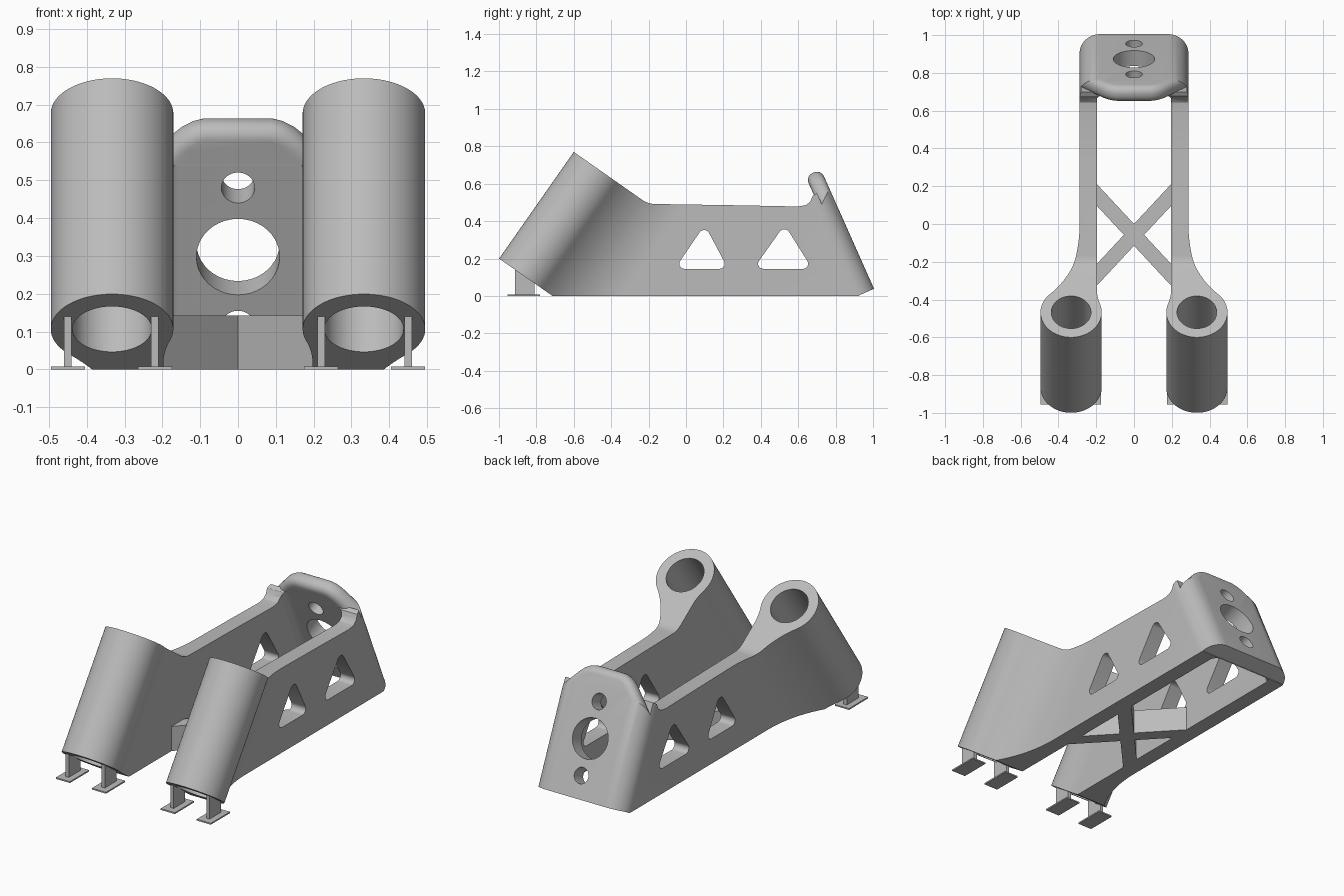
import bpy, bmesh, math
from mathutils import Vector as V

cube = bpy.data.objects.get("Cube")
if cube:
    bpy.data.objects.remove(cube)

grey = bpy.data.materials.new("plain_grey")
grey.use_nodes = True
grey.diffuse_color = (0.5, 0.5, 0.5, 1)
grey.node_tree.nodes["Principled BSDF"].inputs["Base Color"].default_value = (0.5, 0.5, 0.5, 1)


def prism(name, pts, ex, ey, ez, d0, d1, origin=(0, 0, 0), bevel=None):
    """Extrude a 2D outline given in the ex, ey plane along ez."""
    bm = bmesh.new()
    rings = [[bm.verts.new(V(origin) + ex * a + ey * b + ez * d) for a, b in pts] for d in (d0, d1)]
    n = len(pts)
    for ring in rings:
        bm.faces.new(ring)
    for i in range(n):
        j = (i + 1) % n
        bm.faces.new((rings[0][i], rings[0][j], rings[1][j], rings[1][i]))
    bmesh.ops.recalc_face_normals(bm, faces=bm.faces)
    if bevel:
        rule, size = bevel
        edges = [e for e in bm.edges if rule(e)]
        bmesh.ops.bevel(bm, geom=edges, offset=size, segments=6, profile=0.5, affect='EDGES')
    mesh = bpy.data.meshes.new(name)
    bm.to_mesh(mesh)
    bm.free()
    mesh.materials.append(grey)
    obj = bpy.data.objects.new(name, mesh)
    bpy.context.collection.objects.link(obj)
    return obj


def boolean(obj, other, op):
    mod = obj.modifiers.new("cut", 'BOOLEAN')
    mod.operation, mod.solver, mod.object = op, 'EXACT', other
    bpy.context.view_layer.objects.active = obj
    bpy.ops.object.modifier_apply(modifier=mod.name)
    bpy.data.objects.remove(other)


def arc(cx, cy, r, a0, a1, n):
    return [(cx + r * math.cos(a0 + (a1 - a0) * i / n), cy + r * math.sin(a0 + (a1 - a0) * i / n))
            for i in range(n + 1)]


def rounded(corners, n=8):
    """Outline from (a, b, radius) corners."""
    out = []
    for i, (a, b, r) in enumerate(corners):
        p = V((a, b))
        if r == 0:
            out.append((a, b))
            continue
        u = (V(corners[i - 1][:2]) - p).normalized()
        w = (V(corners[(i + 1) % len(corners)][:2]) - p).normalized()
        half = u.angle(w) / 2
        c = p + (u + w).normalized() * (r / math.sin(half))
        s, e = [p + k * (r / math.tan(half)) - c for k in (u, w)]
        a0 = math.atan2(s.y, s.x)
        turn = (math.atan2(e.y, e.x) - a0 + math.pi) % math.tau - math.pi
        out += arc(c.x, c.y, r, a0, a0 + turn, n)
    return out


X, Y, Z = V((1, 0, 0)), V((0, 1, 0)), V((0, 0, 1))

# Directions of the leaning tubes and of the leaning back plate
lean = math.radians(35)
tube_axis = V((0, math.sin(lean), math.cos(lean)))
tube_fwd = V((0, math.cos(lean), -math.sin(lean)))
tilt = math.radians(24)
plate_up = V((0, -math.sin(tilt), math.cos(tilt)))
plate_out = V((0, math.cos(tilt), math.sin(tilt)))

TX, TR, HOLE = 0.333, 0.162, 0.105        # tube centre, radius, bore
IN, OUT, SPLIT = 0.197, 0.288, 0.3        # arm faces, seam between front and rear
TOP = (0, -0.467, 0.677)                  # centre of tube top


def tube_section(side):
    """Tube circle blended into the arm by two concave arcs."""
    ro, ri = 0.52, 0.3
    oc = V((OUT + ro, math.sqrt((ro + TR) ** 2 - (OUT + ro - TX) ** 2)))
    ic = V((IN - ri, math.sqrt((ri + TR) ** 2 - (IN - ri - TX) ** 2)))
    ao = math.atan2(oc.y, oc.x - TX)
    ai = math.atan2(ic.y, ic.x - TX)
    pts = arc(oc.x, oc.y, ro, math.pi, math.pi + ao, 16)
    pts += arc(TX, 0, TR, ao, ai - math.tau, 56)[1:]
    pts += arc(ic.x, ic.y, ri, ai - math.pi, 0, 8)[1:]
    pts += [(IN, 1.4), (OUT, 1.4)]
    return [(side * a, b) for a, b in pts]


# Rear U: arms and back plate
frame = prism("frame", [(SPLIT, 0), (0.925, 0), (0.935, 0.02), (0.7, 0.55), (0.677, 0.535),
                        (0.665, 0.505), (0.643, 0.486), (0.6, 0.478), (SPLIT, 0.484)],
              Y, Z, X, -0.4, 0.4)
half = [(0.09, 0.325), (0.12, 0.317), (0.15, 0.3), (0.175, 0.278), (0.2, 0.25), (0.33, 0.105)]
outline = half + [(0.33, -0.374), (-0.33, -0.374)] + [(-a, b) for a, b in reversed(half)]


def plate_rim(e):
    ws = [v.co.dot(plate_up) for v in e.verts]
    vs = [v.co.dot(plate_out) for v in e.verts]
    return abs(vs[0] - vs[1]) < 1e-4 and min(ws) > 0.1


plate = prism("plate", outline, X, plate_up, plate_out, 0.844, 0.934, bevel=(plate_rim, 0.04))
boolean(frame, plate, 'UNION')
u_shape = rounded([(-OUT, 0, 0), (-OUT, 0.934, 0.11), (OUT, 0.934, 0.11), (OUT, 0, 0),
                   (IN, 0, 0), (IN, 0.844, 0.04), (-IN, 0.844, 0.04), (-IN, 0, 0)], 12)
boolean(frame, prism("u_cut", u_shape, X, plate_out, plate_up, -1, 1), 'INTERSECT')

# Front arms with tubes
side_view = rounded([(-1.082, 0.257, 0), (-0.682, 0.827, 0), (-0.203, 0.492, 0.12),
                     (SPLIT, 0.484, 0), (SPLIT, 0, 0), (-0.714, 0, 0)])
for side in (-1, 1):
    arm = prism("arm", tube_section(side), X, tube_fwd, tube_axis, -2, 1, TOP)
    boolean(arm, prism("arm_cut", side_view, Y, Z, X, -0.7, 0.7), 'INTERSECT')
    bore = prism("bore", arc(side * TX, 0, HOLE, 0, math.tau, 48)[:-1], X, tube_fwd, tube_axis, -1.2, 0.3, TOP)
    boolean(arm, bore, 'DIFFERENCE')
    boolean(frame, arm, 'UNION')

# Triangular windows through both arms
for left, right, apex in ((-0.06, 0.225, 0.1), (0.36, 0.675, 0.527)):
    tri = rounded([(left, 0.145, 0.027), (right, 0.145, 0.027), (apex, 0.38, 0.03)])
    boolean(frame, prism("window", tri, Y, Z, X, -0.7, 0.7), 'DIFFERENCE')

# Round holes in the back plate
for w, r in ((-0.25, 0.044), (-0.05, 0.11), (0.15, 0.044)):
    boolean(frame, prism("hole", arc(0, w, r, 0, math.tau, 40)[:-1], X, plate_up, plate_out, 0.7, 1.1), 'DIFFERENCE')

# Crossed brace between the arms
bars = [prism("cross_brace", [(-0.2 * s, 0.1), (-0.2 * s, 0.215), (0.2 * s, -0.215), (0.2 * s, -0.33)],
              X, Y, Z, 0, 0.142) for s in (1, -1)]
boolean(bars[0], bars[1], 'UNION')

# Thin posts on flat pads under the tubes
for side in (-1, 1):
    for label, x in (("outer", 0.45), ("inner", 0.22)):
        name = ("left_" if side > 0 else "right_") + label
        prism(name + "_post", [(-0.915, 0), (-0.81, 0), (-0.81, 0.08), (-0.915, 0.142)],
              Y, Z, X, side * x - 0.01, side * x + 0.01)
        prism(name + "_pad", [(-0.955, 0), (-0.78, 0), (-0.78, 0.008), (-0.955, 0.008)],
              Y, Z, X, side * x - 0.045, side * x + 0.045)

bpy.ops.object.select_all(action='DESELECT')
frame.select_set(True)
bpy.context.view_layer.objects.active = frame
bpy.ops.object.shade_smooth_by_angle(angle=math.radians(30))
